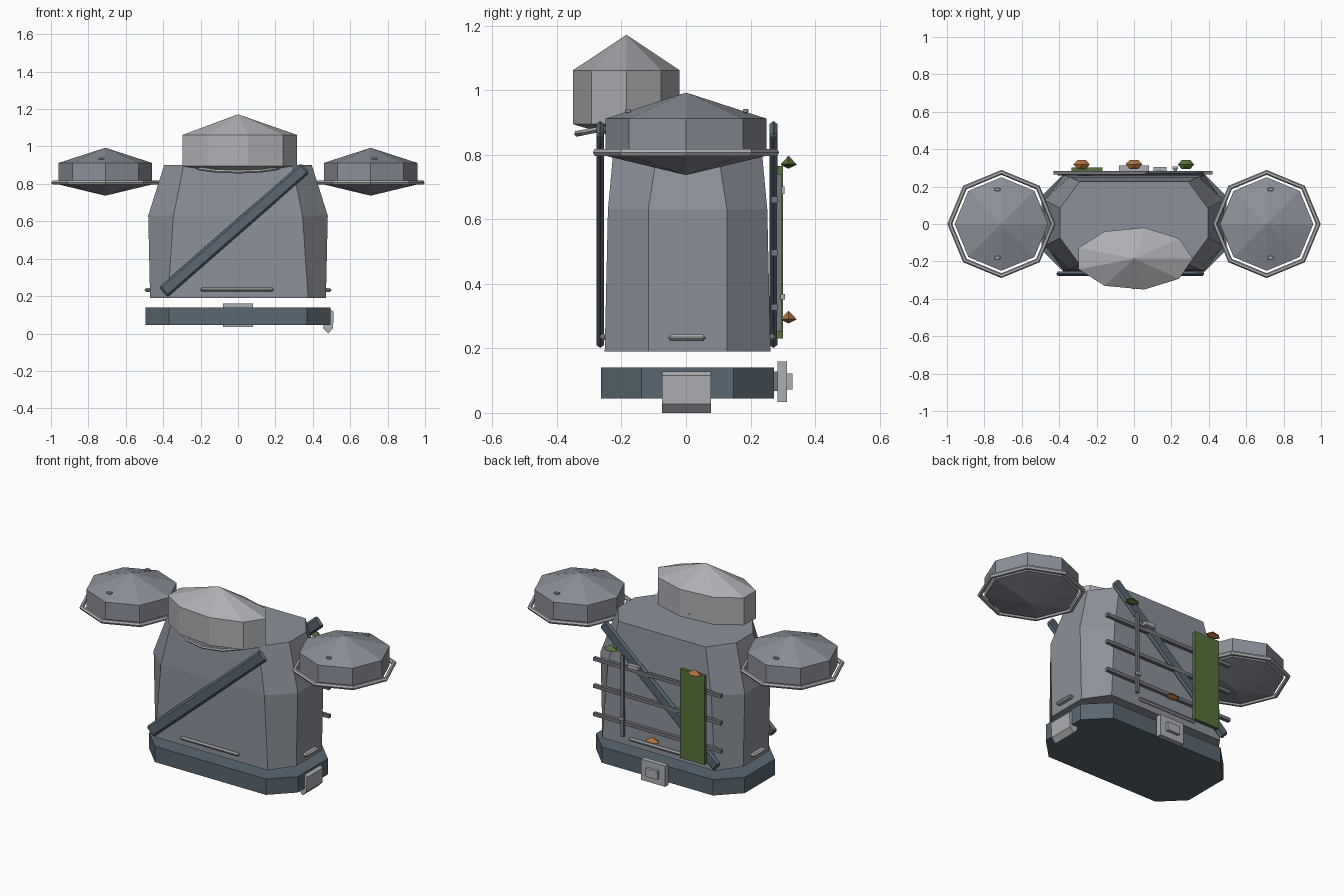
import bpy, bmesh, math
from mathutils import Matrix, Vector

if "Cube" in bpy.data.objects:
    bpy.data.objects.remove(bpy.data.objects["Cube"])


def material(name, r, g, b):
    m = bpy.data.materials.new(name)
    m.use_nodes = True
    m.diffuse_color = (r, g, b, 1)
    m.node_tree.nodes["Principled BSDF"].inputs["Base Color"].default_value = (r, g, b, 1)
    return m


PLATE = material("blue_grey_plate", 0.26, 0.28, 0.32)
PALE = material("pale_grey", 0.42, 0.43, 0.45)
DARK = material("dark_slate", 0.10, 0.135, 0.165)
RACK = material("rack_grey", 0.17, 0.18, 0.2)
GREEN = material("moss_green", 0.098, 0.17, 0.045)
ORANGE = material("rust_orange", 0.44, 0.17, 0.055)


def finish(bm, name, mat):
    bmesh.ops.recalc_face_normals(bm, faces=bm.faces)
    me = bpy.data.meshes.new(name)
    bm.to_mesh(me)
    bm.free()
    me.materials.append(mat)
    ob = bpy.data.objects.new(name, me)
    bpy.context.collection.objects.link(ob)
    return ob


def loft(name, rings, mat):
    """Join rings of equal count; a one-point ring makes an apex."""
    bm = bmesh.new()
    loops = [[bm.verts.new(p) for p in ring] for ring in rings]
    for a, b in zip(loops, loops[1:]):
        n = max(len(a), len(b))
        for i in range(n):
            j = (i + 1) % n
            if len(a) == 1:
                bm.faces.new((a[0], b[i], b[j]))
            elif len(b) == 1:
                bm.faces.new((a[i], a[j], b[0]))
            else:
                bm.faces.new((a[i], a[j], b[j], b[i]))
    for end in (loops[0], loops[-1]):
        if len(end) > 1:
            bm.faces.new(end)
    return finish(bm, name, mat)


def oval(n, cx, cy, z, rx, ry):
    if rx == 0:
        return [(cx, cy, z)]
    return [(cx + rx * math.cos(math.tau * i / n), cy + ry * math.sin(math.tau * i / n), z) for i in range(n)]


def octagon(x, y, flat_x, flat_y, z, cy=0.005):
    return [(sx * px, sy * py + cy, z) for sx, sy, px, py in (
        (1, -1, flat_x, y), (1, -1, x, flat_y), (1, 1, x, flat_y), (1, 1, flat_x, y),
        (-1, 1, flat_x, y), (-1, 1, x, flat_y), (-1, -1, x, flat_y), (-1, -1, flat_x, y))]


def domed(name, n, cx, cy, rx, ry, levels, mat):
    low, base, eave, top = levels
    return loft(name, [oval(n, cx, cy, low, 0, 0), oval(n, cx, cy, base, rx, ry),
                       oval(n, cx, cy, eave, rx, ry), oval(n, cx, cy, top, 0, 0)], mat)


def box(name, loc, size, mat, bevel=0.0, tilt=0.0):
    bm = bmesh.new()
    bmesh.ops.create_cube(bm, size=1, matrix=Matrix.Diagonal((*size, 1)))
    if bevel:
        bmesh.ops.bevel(bm, geom=bm.edges[:], offset=bevel, segments=1, affect='EDGES')
    bm.transform(Matrix.Translation(loc) @ Matrix.Rotation(tilt, 4, 'Y'))
    return finish(bm, name, mat)


def band(name, n, center, rx, ry, minor, mat, tilt=0.0):
    """Faceted ring with a hexagonal section."""
    bm = bmesh.new()
    rows = []
    for i in range(n):
        a = math.tau * i / n
        rows.append([bm.verts.new(((rx + minor * math.cos(t)) * math.cos(a),
                                   (ry + minor * math.cos(t)) * math.sin(a), minor * math.sin(t)))
                     for t in (math.tau * k / 6 for k in range(6))])
    for i in range(n):
        a, b = rows[i], rows[(i + 1) % n]
        for k in range(6):
            bm.faces.new((a[k], b[k], b[(k + 1) % 6], a[(k + 1) % 6]))
    bm.transform(Matrix.Translation(center) @ Matrix.Rotation(tilt, 4, 'X'))
    return finish(bm, name, mat)


# Body shell and belt
loft("torso_shell", [octagon(0.47, 0.257, 0.375, 0.122, 0.19),
                     octagon(0.48, 0.247, 0.345, 0.122, 0.63),
                     octagon(0.395, 0.222, 0.29, 0.08, 0.90)], PLATE)
loft("belt", [octagon(0.495, 0.268, 0.37, 0.143, z) for z in (0.045, 0.14)], DARK)

# Head cap and its collar ring
domed("head_cap", 9, 0, -0.185, 0.315, 0.168, (0.845, 0.895, 1.062, 1.172), PALE)
band("collar_ring", 12, (0, -0.185, 0.895), 0.23, 0.155, 0.01, PALE, math.radians(11))

# Shoulder pads with rims and rivets
for side, s in (("left", 1), ("right", -1)):
    domed(side + "_shoulder_pad", 8, s * 0.709, 0, 0.25, 0.25, (0.737, 0.797, 0.912, 0.993), PLATE)
    band(side + "_shoulder_rim", 8, (s * 0.709, 0, 0.807), 0.276, 0.276, 0.013, PALE)
    for end, y in (("front", -0.18), ("back", 0.185)):
        box(f"{side}_{end}_rivet", (s * 0.73, y, 0.936), (0.03, 0.018, 0.012), PALE, 0.003)

# Diagonal straps
for end, y in (("front", -0.266), ("back", 0.271)):
    box(end + "_strap", (-0.02, y, 0.553), (1.01, 0.024, 0.07), DARK, 0.0115, -math.atan2(0.665, 0.76))

# Trim rods around the lower edge of the shell
for end, y in (("front", -0.257), ("back", 0.267)):
    box(end + "_trim_rod", (-0.005, y, 0.235), (0.39, 0.02, 0.02), PALE, 0.007)
for side, s in (("left", 1), ("right", -1)):
    box(side + "_trim_rod", (s * 0.482, 0.003, 0.233), (0.035, 0.118, 0.02), PALE, 0.008)

# Back buckle
box("buckle_link", (0, 0.276, 0.098), (0.1, 0.02, 0.06), RACK)
box("buckle_plate", (0, 0.298, 0.097), (0.16, 0.03, 0.125), PALE)
box("buckle_block", (0, 0.321, 0.097), (0.08, 0.018, 0.05), PALE)

# Side pouch
pouch = [(0.47, 0.122), (0.492, 0.13), (0.512, 0.116), (0.508, 0.028), (0.482, 0.0), (0.455, 0.028)]
loft("side_pouch", [[(x, y, z) for x, z in pouch] for y in (-0.074, 0.078)], PALE)

# Back rack
for i, z in enumerate((0.327, 0.497, 0.66)):
    box(f"rack_bar_{i + 1}", (-0.005, 0.274, z), (0.85, 0.02, 0.02), RACK)
box("rack_post", (0.22, 0.289, 0.495), (0.02, 0.016, 0.49), RACK)
box("rack_panel", (-0.252, 0.291, 0.498), (0.165, 0.02, 0.536), GREEN)
box("upper_clip", (0.14, 0.293, 0.69), (0.07, 0.026, 0.022), PALE)
box("lower_clip", (0.22, 0.3, 0.36), (0.03, 0.014, 0.016), PALE)

# Faceted studs
for name, x, z, mat in (("left_stud", 0.278, 0.757, GREEN), ("right_stud", -0.28, 0.757, ORANGE),
                        ("lower_stud", 0.0, 0.277, ORANGE)):
    domed(name, 6, x, 0.318, 0.044, 0.028, (z, z + 0.012, z + 0.014, z + 0.04), mat)
